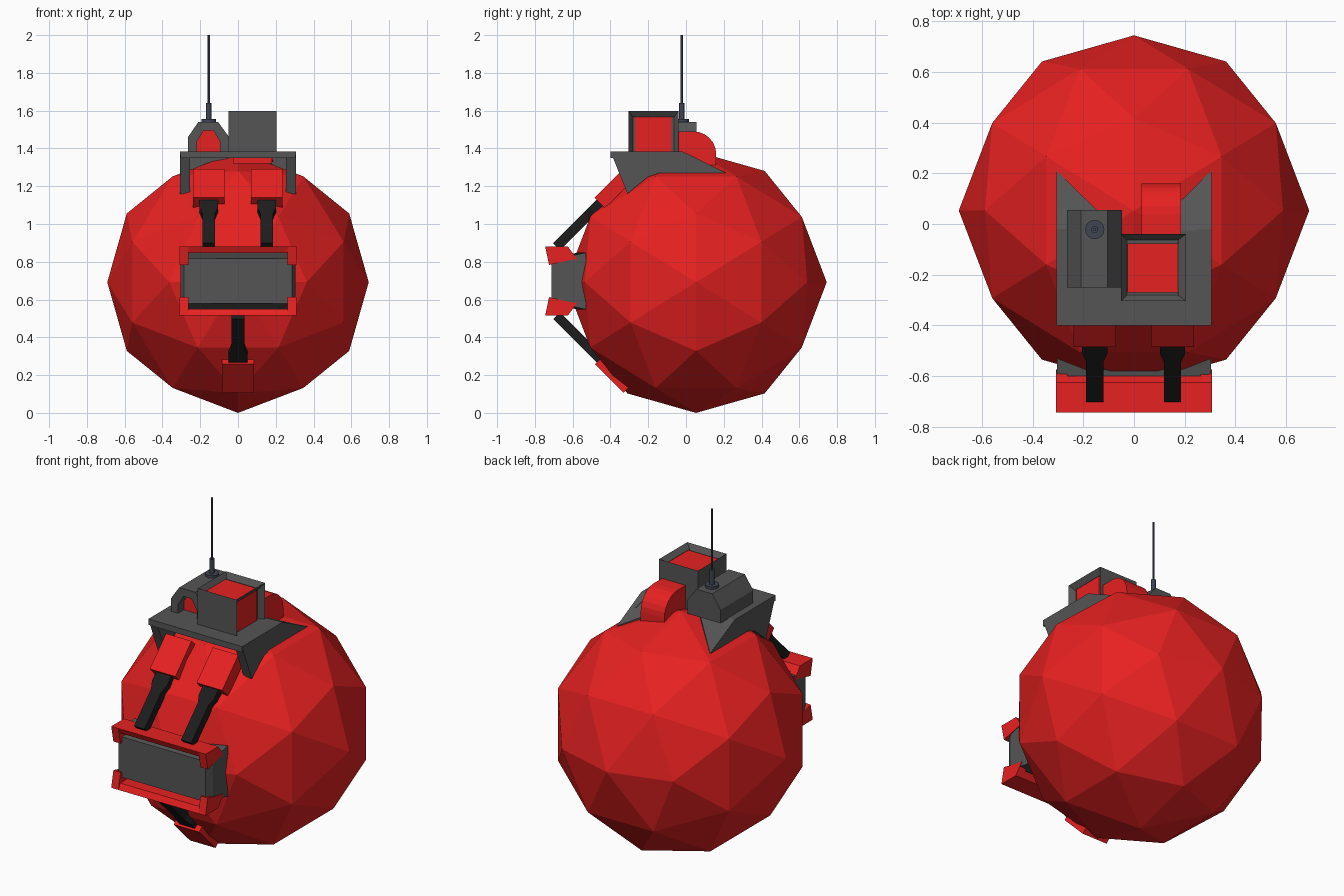
import bpy, bmesh
from math import radians, sin, cos
from mathutils import Matrix

if "Cube" in bpy.data.objects:
    bpy.data.objects.remove(bpy.data.objects["Cube"])


def material(name, rgb):
    m = bpy.data.materials.new(name)
    m.diffuse_color = (*rgb, 1)
    m.use_nodes = True
    m.node_tree.nodes["Principled BSDF"].inputs["Base Color"].default_value = m.diffuse_color
    return m


RED = material("red", (0.8, 0.015, 0.015))
GREY = material("dark_grey", (0.09, 0.09, 0.09))
BLACK = material("black", (0.012, 0.012, 0.012))
STEEL = material("steel", (0.05, 0.06, 0.085))


def finish(bm, name, mat):
    bmesh.ops.recalc_face_normals(bm, faces=bm.faces)
    me = bpy.data.meshes.new(name)
    bm.to_mesh(me)
    bm.free()
    me.materials.append(mat)
    ob = bpy.data.objects.new(name, me)
    bpy.context.collection.objects.link(ob)
    return ob


def prism(name, mat, axis, pts, lo, hi, tweak=None, matrix=None):
    """Extrude a 2D outline along an axis; tweak(co) may shift single vertices."""
    place = {"X": lambda a, b, c: (c, a, b), "Y": lambda a, b, c: (a, c, b),
             "Z": lambda a, b, c: (a, b, c)}[axis]
    bm = bmesh.new()
    low = [bm.verts.new(place(a, b, lo)) for a, b in pts]
    high = [bm.verts.new(place(a, b, hi)) for a, b in pts]
    bm.faces.new(low)
    bm.faces.new(high)
    n = len(pts)
    for i in range(n):
        j = (i + 1) % n
        bm.faces.new((low[i], low[j], high[j], high[i]))
    if tweak:
        for v in bm.verts:
            tweak(v.co)
    if matrix:
        bm.transform(matrix)
    return finish(bm, name, mat)


def rect(x0, x1, y0, y1):
    return [(x0, y0), (x1, y0), (x1, y1), (x0, y1)]


# faceted ball body, turned so edge midpoints lie on the axes
bm = bmesh.new()
bmesh.ops.create_icosphere(bm, subdivisions=2, radius=0.692,
                           matrix=Matrix.Translation((0, 0.053, 0.692)) @ Matrix.Rotation(radians(58.283), 4, "Y"))
finish(bm, "ball_body", RED)

# top saddle: flat slab, side cheeks and rear wings
prism("saddle_slab", GREY, "Z",
      [(-.305, -.4), (.305, -.4), (.305, -.02), (.05, -.04), (-.05, -.04), (-.305, -.02)], 1.35, 1.385)
cheek = [(-.4, 1.385), (-.02, 1.385), (.21, 1.27), (-.14, 1.27), (-.2, 1.25), (-.31, 1.16)]


def lower_tip(co):
    if co.y > .15 and co.z > 1.3:
        co.z = 1.272


for s, side in ((1, "right"), (-1, "left")):
    def pinch(co):
        if co.y > .15:
            co.x = max(abs(co.x), .303) * s
    prism("saddle_cheek_" + side, GREY, "X", cheek, s * .255, s * .307, pinch)
    prism("saddle_wing_" + side, GREY, "Z",
          [(s * .305, -.02), (s * .305, .21), (s * .05, -.04)], 1.27, 1.385, lower_tip)

# square turret with recessed top and right side, red core inside
bm = bmesh.new()
bmesh.ops.create_cube(bm, size=1, matrix=Matrix.Translation((.077, -.172, 1.474))
                      @ Matrix.Diagonal((.256, .264, .248, 1)))
bm.normal_update()
for f in [f for f in bm.faces if f.normal.z > .9 or f.normal.x > .9]:
    d = f.normal.copy()
    bmesh.ops.inset_individual(bm, faces=[f], thickness=.033)
    bmesh.ops.translate(bm, verts=f.verts[:], vec=d * -.032)
finish(bm, "turret_frame", GREY)
prism("turret_core", RED, "Z", rect(-.026, .18, -.27, -.078), 1.32, 1.573)

# bent exhaust behind the turret
arc = [(.04 + .12 * sin(radians(a)), 1.37 + .12 * cos(radians(a))) for a in range(0, 91, 15)]
prism("exhaust_elbow", RED, "X", [(-.05, 1.34), (-.05, 1.49)] + arc + [(.16, 1.3), (.05, 1.3)], .03, .185)

# arched housing with a recessed red lens
outer = [(-.265, 1.38), (-.265, 1.46), (-.21, 1.54), (-.105, 1.54), (-.047, 1.46), (-.047, 1.38)]
inner = [(-.218, 1.38), (-.218, 1.435), (-.182, 1.495), (-.13, 1.495), (-.095, 1.435), (-.095, 1.38)]
prism("housing_rim", GREY, "Y", outer + inner[::-1], -.25, -.18)
prism("housing_body", GREY, "Y", outer, -.18, .055)
prism("housing_lens", RED, "Y", inner, -.195, -.17)

# antenna: stacked cylinders
for name, r, z0, z1 in (("antenna_foot", .038, 1.535, 1.555),
                        ("antenna_socket", .014, 1.555, 1.64), ("antenna_mast", .006, 1.64, 2.0)):
    bm = bmesh.new()
    bmesh.ops.create_cone(bm, cap_ends=True, segments=16, radius1=r, radius2=r, depth=z1 - z0,
                          matrix=Matrix.Translation((-.155, -.022, (z0 + z1) / 2)))
    finish(bm, name, STEEL)


# face mask block, its front tapered top and bottom
def taper(co):
    if co.y < -.65:
        co.z = .698 + (co.z - .698) * .8


prism("mask_block", GREY, "Z",
      [(-.305, -.53), (-.19, -.575), (.19, -.575), (.305, -.53), (.305, -.67),
       (.285, -.712), (-.285, -.712), (-.305, -.67)], .548, .848, taper)

# red brackets above and below the mask
for s, side in ((1, "upper"), (-1, "lower")):
    def flip(p):
        return [(y, .698 + s * h) for y, h in p]
    prism("bracket_bar_" + side, RED, "X",
          flip([(-.745, .182), (-.625, .182), (-.6, .148), (-.728, .148)]), -.305, .305)
    for t, end in ((1, "right"), (-1, "left")):
        prism("bracket_clip_%s_%s" % (side, end), RED, "X",
              flip([(-.745, .182), (-.625, .182), (-.575, .115), (-.62, .11), (-.725, .085)]),
              t * .262, t * .309)

# straps: black hose running into a red clamp block
hose = [(-.034, 0), (.034, 0), (.034, .225), (.05, .27), (.05, .36), (-.05, .36), (-.05, .27), (-.034, .225)]
for name, x, z, ang in (("upper_left", -.155, .88, 45), ("upper_right", .152, .88, 45),
                        ("lower", 0, .515, -45)):
    m = Matrix.Translation((x, -.685, z)) @ Matrix.Rotation(radians(ang), 4, "X")
    prism("hose_" + name, BLACK, "Z", hose, -.026, .026, matrix=m)
    prism("clamp_" + name, RED, "Z", rect(-.084, .084, .325, .54), -.038, .042, matrix=m)
